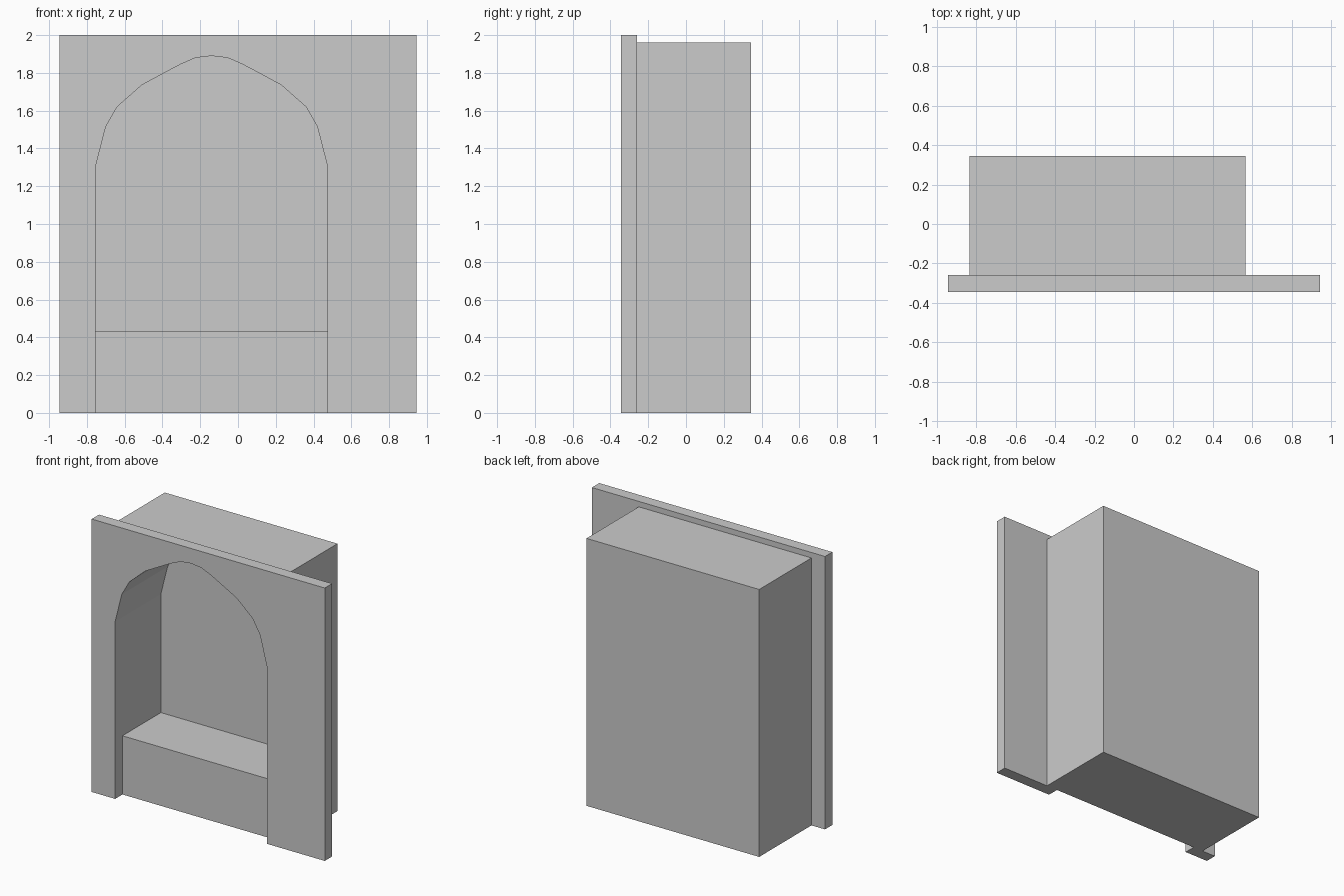
import bpy, bmesh

if "Cube" in bpy.data.objects:
    bpy.data.objects.remove(bpy.data.objects["Cube"])

FRONT, PANEL_BACK, NICHE_BACK, BACK = -0.345, -0.26, 0.185, 0.345
SEAT_Z = 0.43
ARCH_X = -0.14

# Half of the arch, as offsets from its centre line, springing to crown
HALF_ARCH = [(0.615, 1.3), (0.56, 1.515), (0.50, 1.62), (0.37, 1.735),
             (0.25, 1.80), (0.165, 1.845), (0.085, 1.88)]


def arch_outline(bottom):
    """Arched opening from its lower left corner, over the crown, to lower right."""
    half = [(0.615, bottom)] + HALF_ARCH
    left = [(ARCH_X - x, z) for x, z in half]
    right = [(ARCH_X + x, z) for x, z in reversed(half)]
    return left + [(ARCH_X, 1.89)] + right


def prism(name, outline, y0, y1):
    """Extrude an x-z outline from y0 to y1."""
    bm = bmesh.new()
    face = bm.faces.new([bm.verts.new((x, y0, z)) for x, z in outline])
    new = bmesh.ops.extrude_face_region(bm, geom=[face], use_keep_orig=True)["geom"]
    verts = [v for v in new if isinstance(v, bmesh.types.BMVert)]
    bmesh.ops.translate(bm, verts=verts, vec=(0, y1 - y0, 0))
    bmesh.ops.recalc_face_normals(bm, faces=bm.faces)
    mesh = bpy.data.meshes.new(name)
    bm.to_mesh(mesh)
    bm.free()
    obj = bpy.data.objects.new(name, mesh)
    bpy.context.collection.objects.link(obj)
    return obj


# Front panel with an arched opening down to the ground
prism("front_panel",
      [(-0.945, 0)] + arch_outline(0) + [(0.945, 0), (0.945, 2), (-0.945, 2)],
      FRONT, PANEL_BACK)

# Box behind the panel, with the arched niche cut in above the seat
box = prism("niche_box", [(-0.835, 0), (0.565, 0), (0.565, 1.96), (-0.835, 1.96)],
            PANEL_BACK, BACK)
cutter = prism("niche_cutter", arch_outline(SEAT_Z), FRONT - 0.1, NICHE_BACK)
cutter.hide_render = True
cut = box.modifiers.new("niche", "BOOLEAN")
cut.operation = "DIFFERENCE"
cut.solver = "EXACT"
cut.object = cutter
bpy.context.view_layer.objects.active = box
bpy.ops.object.modifier_apply(modifier=cut.name)
bpy.data.objects.remove(cutter)
